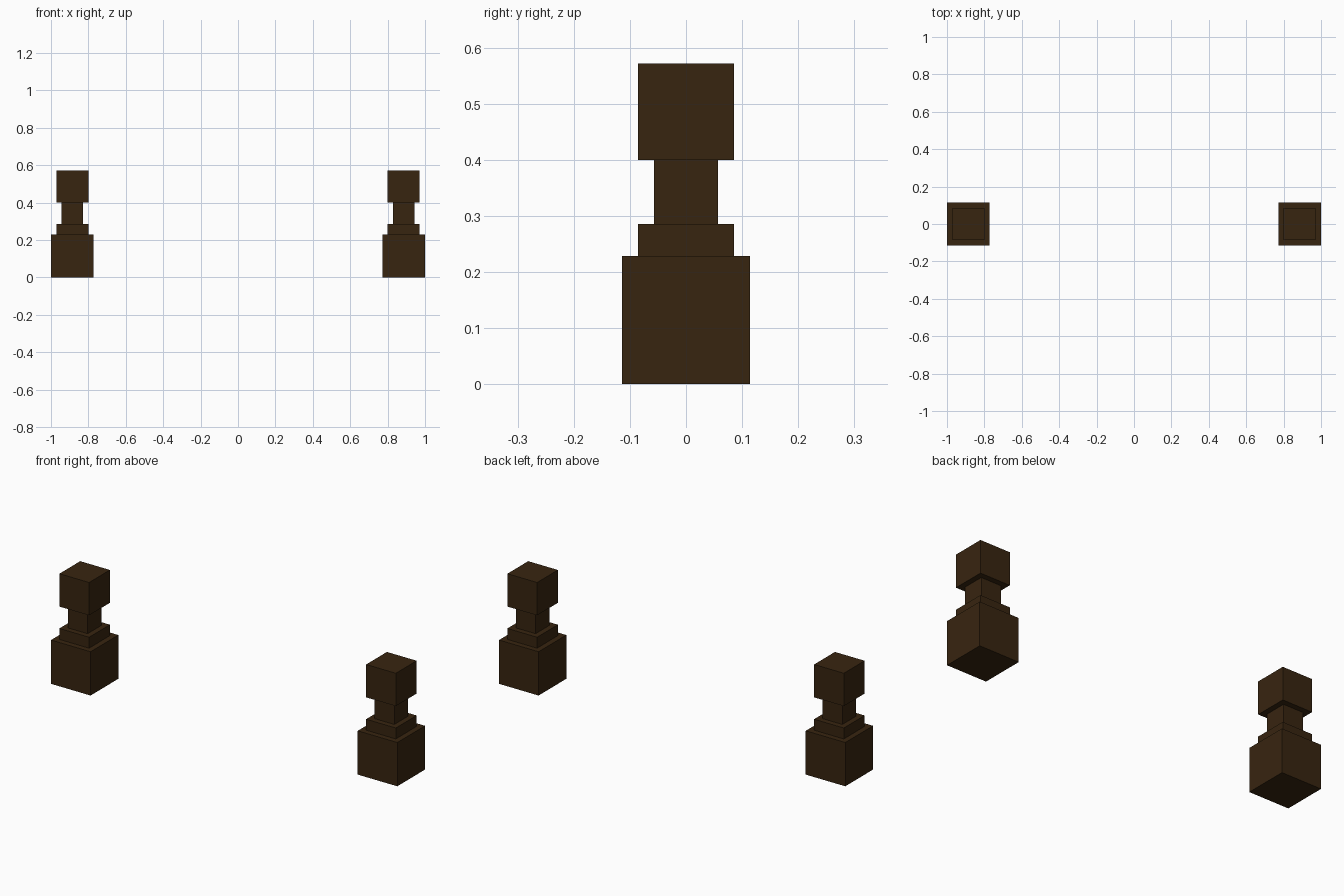
import bpy

if "Cube" in bpy.data.objects:
    bpy.data.objects.remove(bpy.data.objects["Cube"])

U = 2 / 70          # grid unit: the pair spans 70 units
CENTRE_X = 31 * U   # distance of each post from the middle

wood = bpy.data.materials.new("dark_brown_wood")
wood.diffuse_color = (0.039, 0.018, 0.005, 1)
wood.use_nodes = True
wood.node_tree.nodes["Principled BSDF"].inputs["Base Color"].default_value = wood.diffuse_color

# Stacked blocks of one post: name, width, bottom, top (in units)
BLOCKS = [
    ("base", 8, 0, 8),
    ("collar", 6, 8, 10),
    ("neck", 4, 10, 14),
    ("head", 6, 14, 20),
]


def block(name, x, width, bottom, top):
    """Square block standing between two heights."""
    bpy.ops.mesh.primitive_cube_add(size=1, location=(x, 0, (bottom + top) / 2 * U))
    obj = bpy.context.object
    obj.name = name
    obj.scale = (width * U, width * U, (top - bottom) * U)
    bpy.ops.object.transform_apply(location=False, rotation=False, scale=True)
    obj.data.materials.append(wood)


# Matching posts on the left and right
for side, sign in (("left", -1), ("right", 1)):
    for part, width, bottom, top in BLOCKS:
        block(f"{side}_post_{part}", sign * CENTRE_X, width, bottom, top)
